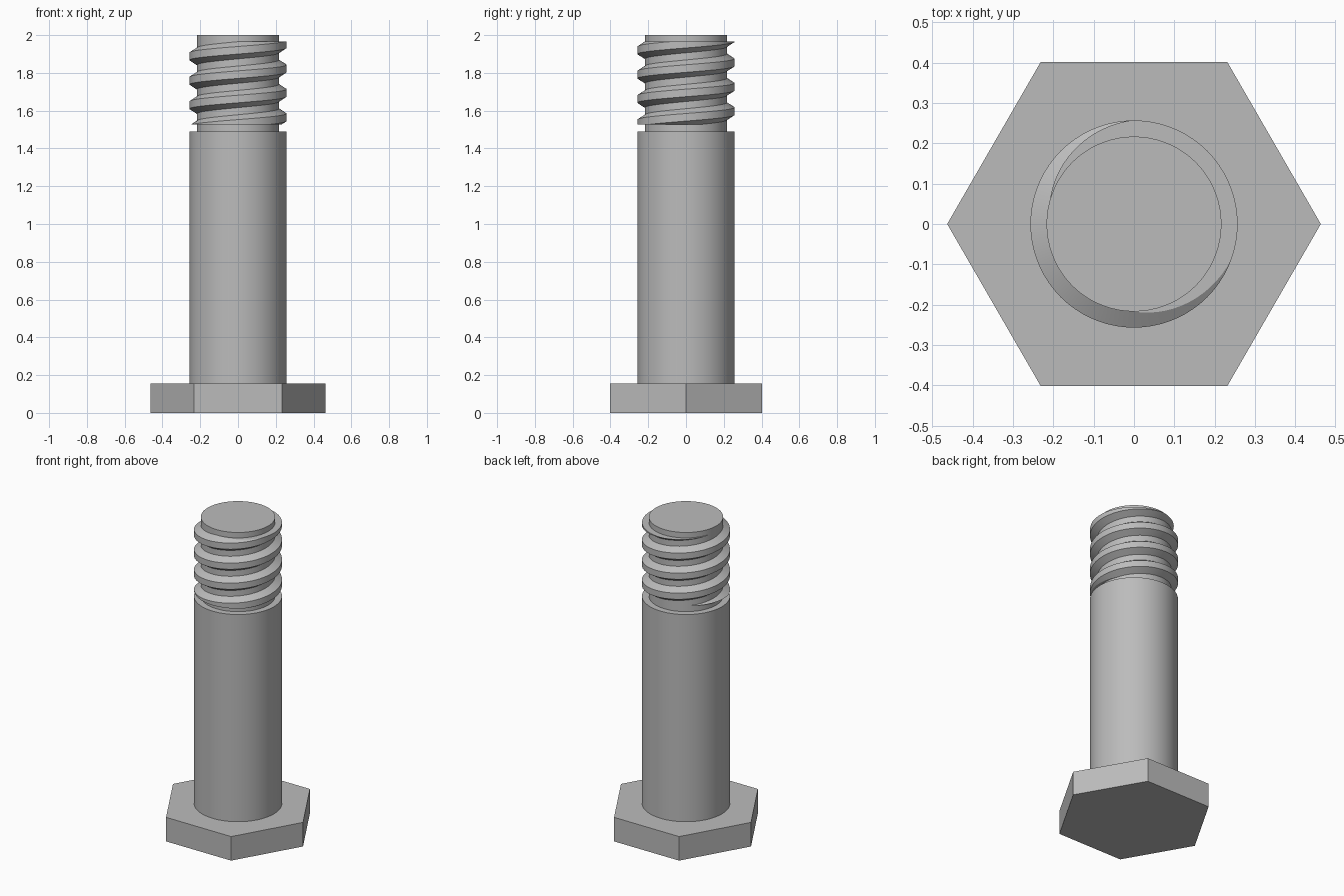
import bpy, bmesh, math
from mathutils import Vector

cube = bpy.data.objects.get("Cube")
if cube:
    bpy.data.objects.remove(cube, do_unlink=True)

steel = bpy.data.materials.new("grey steel")
steel.use_nodes = True
GREY = (0.5, 0.5, 0.5, 1)
steel.diffuse_color = GREY
steel.node_tree.nodes["Principled BSDF"].inputs["Base Color"].default_value = GREY

SHANK_R, CORE_R = 0.257, 0.217
HEAD_TOP, SHANK_TOP, TOP = 0.155, 1.49, 2.0


def finish(obj, smooth):
    obj.data.materials.append(steel)
    bpy.ops.object.select_all(action='DESELECT')
    obj.select_set(True)
    bpy.context.view_layer.objects.active = obj
    if smooth:
        bpy.ops.object.shade_smooth_by_angle(angle=math.radians(30))


def prism(name, sides, radius, z0, z1, smooth=True):
    bpy.ops.mesh.primitive_cylinder_add(vertices=sides, radius=radius, depth=z1 - z0,
                                        location=(0, 0, (z0 + z1) / 2))
    obj = bpy.context.object
    obj.name = name
    finish(obj, smooth)
    return obj


# Hexagonal head, with corners on the x axis
head = prism("hex_head", 6, 0.4635, 0, HEAD_TOP, smooth=False)
head.rotation_euler.z = math.radians(30)

# Plain shank and the narrower threaded core
prism("shank", 72, SHANK_R, HEAD_TOP, SHANK_TOP)
prism("thread_core", 72, CORE_R, SHANK_TOP, TOP)


# Right-handed helical ridge, trimmed flat at both ends
def thread(name, pitch, crest_z, low, high, steps=72):
    section = [(CORE_R - 0.01, -0.052), (SHANK_R, -0.02),
               (SHANK_R, 0.02), (CORE_R - 0.01, 0.052)]
    first = math.floor((low - 0.08 - crest_z) / pitch * steps)
    last = math.ceil((high + 0.08 - crest_z) / pitch * steps)
    bm = bmesh.new()
    rings = []
    for i in range(first, last + 1):
        a = math.tau * i / steps
        rings.append([bm.verts.new((r * math.cos(a), r * math.sin(a),
                                    crest_z + pitch * i / steps + dz))
                      for r, dz in section])
    for p, q in zip(rings, rings[1:]):
        for k in range(4):
            n = (k + 1) % 4
            bm.faces.new((p[k], q[k], q[n], p[n]))
    for z, normal in ((low, -1), (high, 1)):
        cut = bmesh.ops.bisect_plane(bm, geom=bm.verts[:] + bm.edges[:] + bm.faces[:],
                                     plane_co=Vector((0, 0, z)),
                                     plane_no=Vector((0, 0, normal)), clear_outer=True)
        rim = [e for e in cut["geom_cut"] if isinstance(e, bmesh.types.BMEdge)]
        bmesh.ops.edgeloop_fill(bm, edges=rim)
    bmesh.ops.recalc_face_normals(bm, faces=bm.faces[:])
    mesh = bpy.data.meshes.new(name)
    bm.to_mesh(mesh)
    bm.free()
    obj = bpy.data.objects.new(name, mesh)
    bpy.context.collection.objects.link(obj)
    finish(obj, True)


thread("thread_ridge", 0.129, 1.952, 1.528, 1.965)
